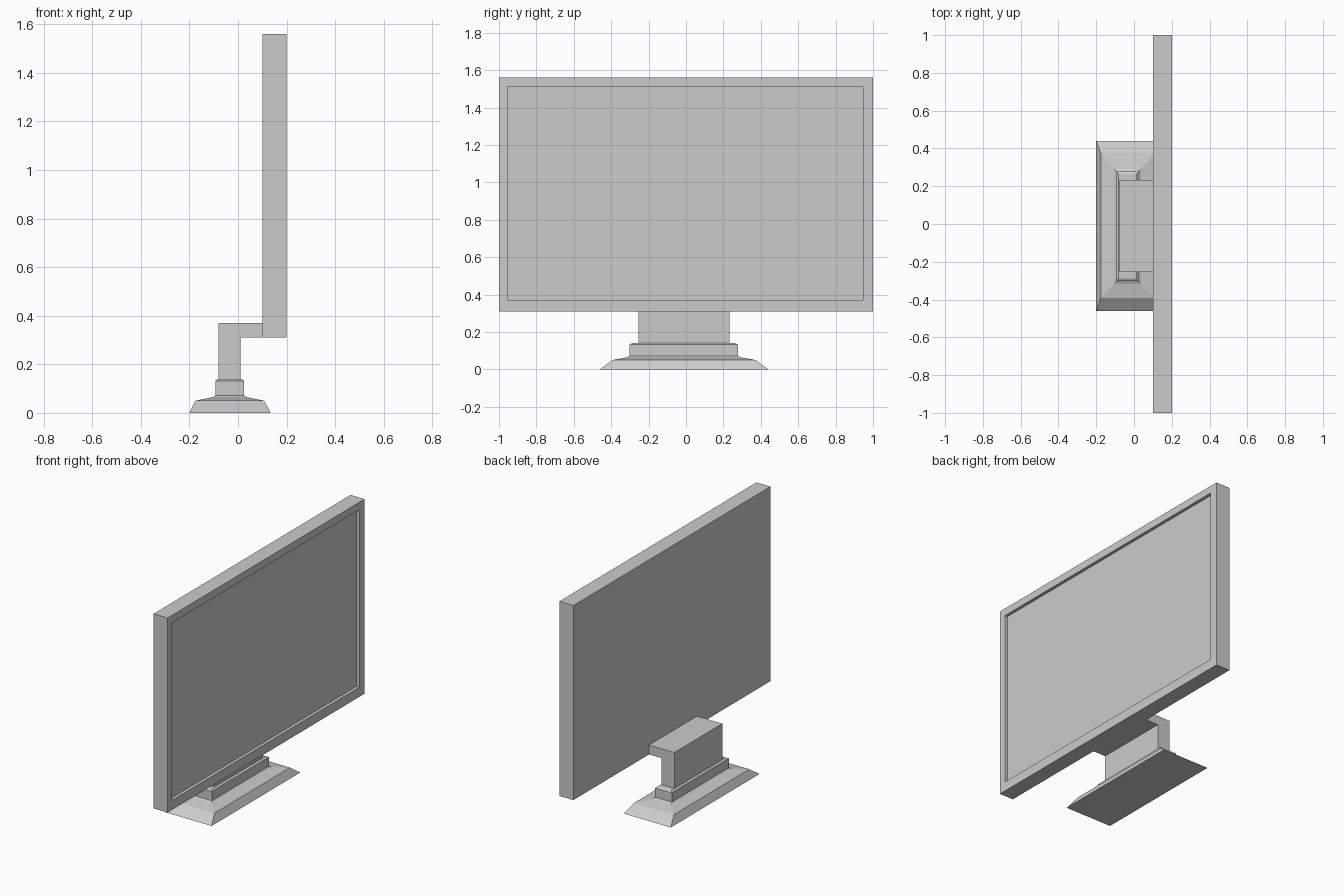
import bpy
import bmesh

if "Cube" in bpy.data.objects:
    bpy.data.objects.remove(bpy.data.objects["Cube"])


def loft(name, rings):
    """Closed solid through a sequence of four-cornered rings."""
    bm = bmesh.new()
    loops = [[bm.verts.new(p) for p in ring] for ring in rings]
    for a, b in zip(loops, loops[1:]):
        n = len(a)
        for i in range(n):
            j = (i + 1) % n
            bm.faces.new((a[i], a[j], b[j], b[i]))
    bm.faces.new(loops[0][::-1])
    bm.faces.new(loops[-1])
    bmesh.ops.recalc_face_normals(bm, faces=bm.faces)
    mesh = bpy.data.meshes.new(name)
    bm.to_mesh(mesh)
    bm.free()
    obj = bpy.data.objects.new(name, mesh)
    bpy.context.collection.objects.link(obj)
    return obj


def flat_ring(z, x0, x1, y0, y1):
    return [(x0, y0, z), (x1, y0, z), (x1, y1, z), (x0, y1, z)]


def upright_ring(x, y0, y1, z0, z1):
    return [(x, y0, z0), (x, y1, z0), (x, y1, z1), (x, y0, z1)]


# Display panel with bezel and recessed screen facing +x
loft("display_panel", [
    upright_ring(0.10, -1.0, 1.0, 0.31, 1.56),
    upright_ring(0.20, -1.0, 1.0, 0.31, 1.56),
    upright_ring(0.20, -0.955, 0.947, 0.372, 1.512),
    upright_ring(0.18, -0.955, 0.947, 0.372, 1.512),
])

# L-shaped neck: side profile extruded along y
profile = [(-0.08, 0.13), (0.01, 0.13), (0.01, 0.31),
           (0.10, 0.31), (0.10, 0.37), (-0.08, 0.37)]
loft("neck", [[(x, y, z) for x, z in profile] for y in (-0.255, 0.232)])

# Stepped foot: sloping skirt, shallow top, raised collar
loft("foot", [
    flat_ring(0.0, -0.20, 0.135, -0.46, 0.44),
    flat_ring(0.05, -0.175, 0.108, -0.393, 0.373),
    flat_ring(0.065, -0.103, 0.035, -0.315, 0.292),
    flat_ring(0.072, -0.093, 0.025, -0.302, 0.277),
    flat_ring(0.132, -0.093, 0.025, -0.302, 0.277),
    flat_ring(0.14, -0.082, 0.014, -0.288, 0.264),
])
